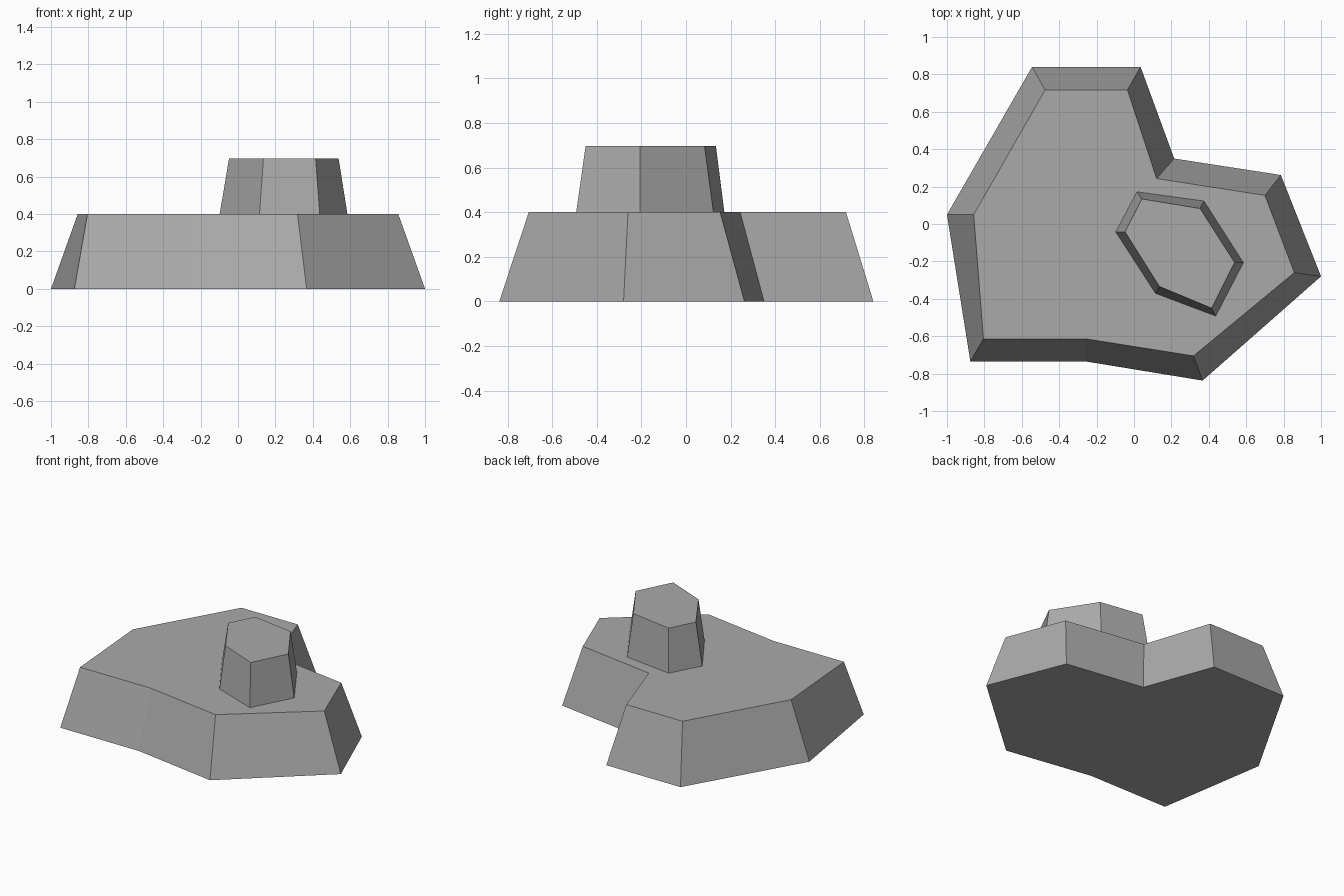
import bpy, bmesh

if "Cube" in bpy.data.objects:
    bpy.data.objects.remove(bpy.data.objects["Cube"])

stone = bpy.data.materials.new("grey stone")
stone.diffuse_color = (0.4, 0.4, 0.4, 1)
stone.use_nodes = True
stone.node_tree.nodes["Principled BSDF"].inputs["Base Color"].default_value = stone.diffuse_color


def tapered_block(name, lower, upper, z0, z1):
    """Flat-sided block between two matching outlines."""
    bm = bmesh.new()
    bottom = [bm.verts.new((x, y, z0)) for x, y in lower]
    top = [bm.verts.new((x, y, z1)) for x, y in upper]
    n = len(lower)
    bm.faces.new(bottom)
    bm.faces.new(top)
    for i in range(n):
        j = (i + 1) % n
        bm.faces.new((bottom[i], bottom[j], top[j], top[i]))
    bmesh.ops.recalc_face_normals(bm, faces=bm.faces)
    mesh = bpy.data.meshes.new(name)
    bm.to_mesh(mesh)
    bm.free()
    mesh.materials.append(stone)
    obj = bpy.data.objects.new(name, mesh)
    bpy.context.collection.objects.link(obj)
    return obj


# Wide lower slab with a notch at the back right
tapered_block(
    "lower_slab",
    [(-1, .05), (-.545, .84), (.035, .84), (.215, .35), (.785, .262),
     (1, -.28), (.367, -.837), (-.257, -.735), (-.875, -.735)],
    [(-.857, .05), (-.475, .717), (-.035, .717), (.121, .243), (.7, .153),
     (.857, -.26), (.318, -.705), (-.257, -.614), (-.805, -.614)],
    0, .4)

# Small six-sided block on top
tapered_block(
    "upper_block",
    [(-.098, -.042), (.016, .172), (.374, .123), (.585, -.207),
     (.437, -.492), (.115, -.371)],
    [(-.048, -.042), (.042, .134), (.353, .083), (.538, -.206),
     (.415, -.45), (.136, -.334)],
    .4, .697)
